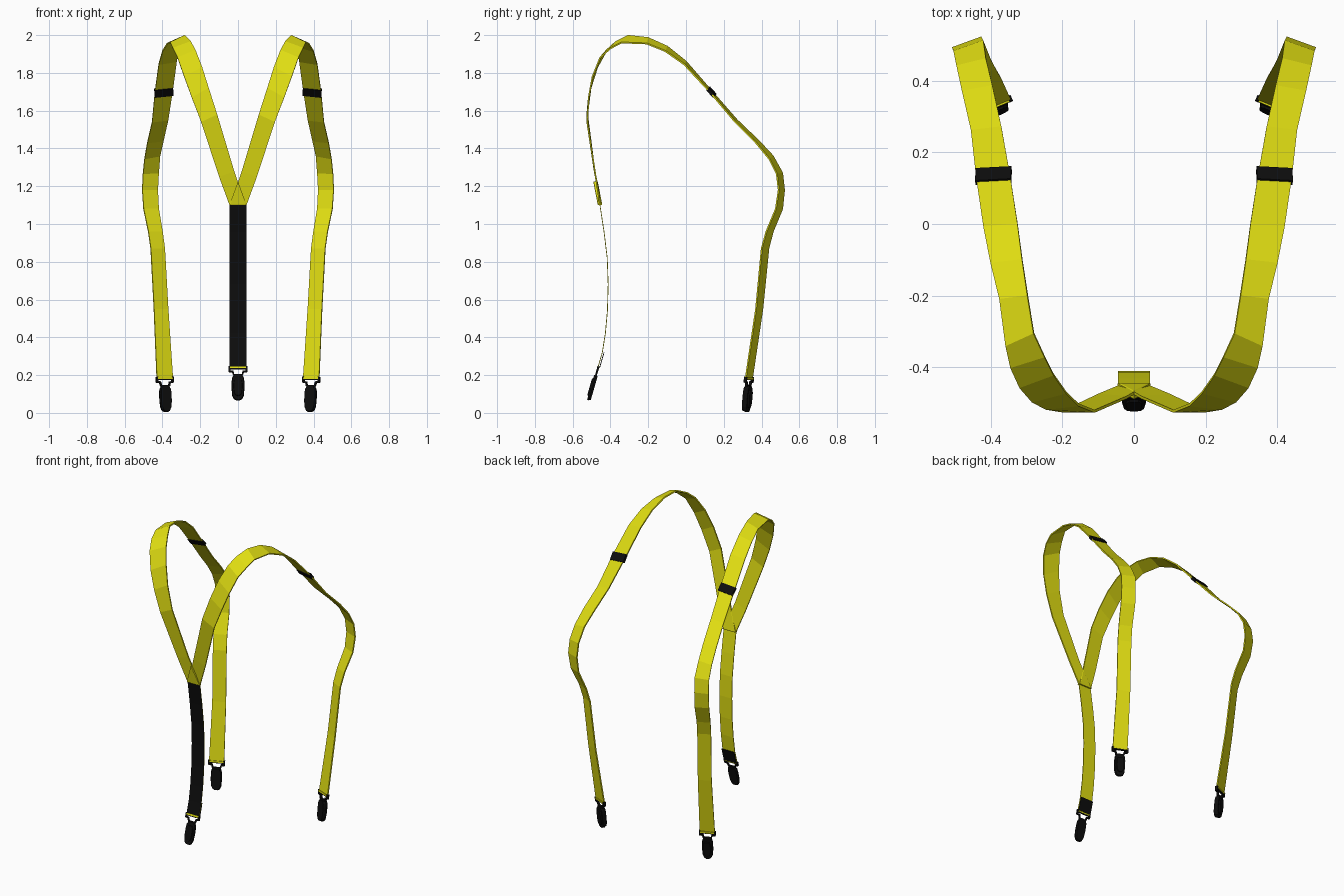
import bpy, bmesh, math
from mathutils import Matrix, Vector

if "Cube" in bpy.data.objects:
    bpy.data.objects.remove(bpy.data.objects["Cube"])


def material(name, rgb):
    m = bpy.data.materials.new(name)
    m.diffuse_color = (*rgb, 1)
    m.use_nodes = True
    m.node_tree.nodes["Principled BSDF"].inputs["Base Color"].default_value = m.diffuse_color
    return m


YELLOW = material("yellow_webbing", (0.74, 0.72, 0.006))
BLACK = material("black_metal", (0.004, 0.004, 0.004))


def finish(bm, name, mats, mirror=False, thick=0, offset=0, back_mat=0):
    me = bpy.data.meshes.new(name)
    bm.to_mesh(me)
    bm.free()
    ob = bpy.data.objects.new(name, me)
    bpy.context.collection.objects.link(ob)
    for m in mats:
        me.materials.append(m)
    if thick:
        s = ob.modifiers.new("thickness", 'SOLIDIFY')
        s.thickness, s.offset, s.material_offset = thick, offset, back_mat
    if mirror:
        ob.modifiers.new("mirror", 'MIRROR').use_mirror_merge = False
    return ob


def ribbon(name, rows, mats, **kw):
    """Strip of quads between left and right edge points."""
    bm = bmesh.new()
    vs = [(bm.verts.new(r[:3]), bm.verts.new(r[3:])) for r in rows]
    for (a, b), (c, d) in zip(vs, vs[1:]):
        bm.faces.new((a, b, d, c))
    return finish(bm, name, mats, **kw)


def box(bm, center, size, mat=Matrix()):
    bmesh.ops.create_cube(bm, size=1, matrix=mat @ Matrix.Translation(center)
                          @ Matrix.Diagonal((*size, 1)))


def bar(bm, p, q, w, d, mat):
    """Flat bar between two (x, z) points."""
    dx, dz = q[0] - p[0], q[1] - p[1]
    rot = Matrix.Rotation(-math.atan2(dz, dx), 4, 'Y')
    mid = Matrix.Translation(((p[0] + q[0]) / 2, 0, (p[1] + q[1]) / 2))
    box(bm, (0, 0, 0), (math.hypot(dx, dz) + w * 0.6, d, w), mat @ mid @ rot)


# Shoulder strap: inner edge and outer edge, from the junction over to the front
strap = [
    (-.035, -.452, 1.12, .045, -.455, 1.10), (.02, -.484, 1.28, .10, -.478, 1.25),
    (.11, -.523, 1.58, .195, -.523, 1.54), (.155, -.505, 1.72, .245, -.515, 1.67),
    (.19, -.47, 1.83, .285, -.495, 1.78), (.225, -.42, 1.92, .32, -.455, 1.88),
    (.25, -.37, 1.965, .345, -.40, 1.93), (.28, -.305, 1.997, .358, -.34, 1.96),
    (.297, -.2, 1.985, .375, -.21, 1.955), (.312, -.1, 1.94, .40, -.11, 1.915),
    (.325, 0, 1.86, .42, -.01, 1.845), (.345, .13, 1.71, .44, .125, 1.70),
    (.37, .27, 1.55, .455, .26, 1.54), (.395, .385, 1.44, .48, .37, 1.43),
    (.413, .46, 1.36, .495, .44, 1.345), (.42, .51, 1.27, .503, .48, 1.265),
    (.425, .52, 1.18, .507, .49, 1.18), (.42, .51, 1.08, .50, .475, 1.08),
    (.40, .46, .96, .475, .425, .96), (.388, .437, .87, .462, .40, .87),
    (.37, .405, .55, .445, .37, .55), (.345, .35, .18, .43, .315, .18)]
ribbon("shoulder_strap", strap, [YELLOW], mirror=True, thick=.008)

# Lower strap: black in front, yellow behind
path = [(-.455, 1.11), (-.432, .96), (-.415, .82), (-.410, .68), (-.414, .54),
        (-.425, .42), (-.441, .32), (-.464, .24)]
ribbon("lower_strap", [(-.045, y, z, .045, y, z) for y, z in path],
       [YELLOW, BLACK], thick=.004, offset=-1, back_mat=1)
ribbon("strap_tail", [(-.045, y, z, .045, y, z) for y, z in
                      ((-.434, .32), (-.457, .24))], [BLACK], thick=.004)

# Triangular patch with a raised centre, covering the junction
bm = bmesh.new()
tri = [(-.046, -.455, 1.10), (.046, -.455, 1.10), (0, -.479, 1.225)]
shift = Vector((0, .010, 0))
front = [bm.verts.new(Vector(p) - shift) for p in tri]
back = [bm.verts.new(Vector(p) + shift) for p in tri]
caps = [bm.faces.new(front), bm.faces.new(back[::-1])]
for i in range(3):
    j = (i + 1) % 3
    bm.faces.new((front[j], front[i], back[i], back[j]))
bmesh.ops.recalc_face_normals(bm, faces=bm.faces)
bmesh.ops.inset_individual(bm, faces=caps, thickness=.008, depth=.002)
finish(bm, "junction_patch", [YELLOW])

# Length adjusters: follow the strap direction
u = (Vector(strap[11][3:]) - Vector(strap[11][:3])).normalized()
t = (Vector(strap[12][:3]) - Vector(strap[10][:3])).normalized()
n = u.cross(t).normalized()
t = n.cross(u)
frame = Matrix((u, t, n)).transposed().to_4x4()
frame.translation = (.3925, .135, 1.698)
bm = bmesh.new()
box(bm, (0, 0, 0), (.10, .052, .018), frame)
finish(bm, "strap_adjuster", [BLACK], mirror=True)

HALF = [(.020, -.036), (.031, -.050), (.034, -.075), (.034, -.115),
        (.031, -.150), (.022, -.170), (.009, -.177)]


def plate(bm, y0, y1, scale, mat):
    """Rounded jaw outline extruded between two depths."""
    outline = [(x * scale, -.107 + (z + .107) * scale) for x, z in HALF]
    outline += [(-x, z) for x, z in reversed(outline)]
    a = [bm.verts.new(mat @ Vector((x, y0, z))) for x, z in outline]
    b = [bm.verts.new(mat @ Vector((x * .9, y1, -.107 + (z + .107) * .96)))
         for x, z in outline]
    bm.faces.new(a)
    bm.faces.new(b[::-1])
    for i in range(len(a)):
        j = (i + 1) % len(a)
        bm.faces.new((a[j], a[i], b[i], b[j]))


def clip(prefix, loc, turn, tilt, depth, mirror):
    """Hinged clip hanging from a wire frame; depth sign picks the lever side."""
    mat = (Matrix.Translation(loc) @ Matrix.Rotation(math.radians(turn), 4, 'Z')
           @ Matrix.Rotation(math.radians(tilt), 4, 'X')
           @ Matrix.Diagonal((1, depth, 1, 1)))
    bm = bmesh.new()
    bar(bm, (-.045, -.003), (.045, -.003), .006, .014, mat)
    for s in (-1, 1):
        bar(bm, (s * .045, .008), (s * .045, -.016), .010, .016, mat)
        bar(bm, (s * .045, -.016), (s * .028, -.018), .009, .014, mat)
        bar(bm, (s * .028, -.018), (s * .023, -.036), .008, .014, mat)
    bar(bm, (-.022, -.037), (.022, -.037), .009, .014, mat)
    bmesh.ops.recalc_face_normals(bm, faces=bm.faces)
    finish(bm, prefix + "_clip_frame", [BLACK], mirror)
    # Jaw, back plate and lever
    bm = bmesh.new()
    plate(bm, 0, .014, 1, mat)
    plate(bm, 0, -.014, .96, mat)
    plate(bm, .012, .022, .68, mat)
    bmesh.ops.recalc_face_normals(bm, faces=bm.faces)
    finish(bm, prefix + "_clip_jaw", [BLACK], mirror)
    # Webbing folded round the frame
    bm = bmesh.new()
    box(bm, (0, 0, .004), (.084, .018, .010), mat)
    bmesh.ops.recalc_face_normals(bm, faces=bm.faces)
    finish(bm, prefix + "_strap_fold", [YELLOW], mirror)


clip("side", (.3875, .333, .18), -23, -6, 1, True)
clip("middle", (0, -.466, .236), 0, -16, -.7, False)
